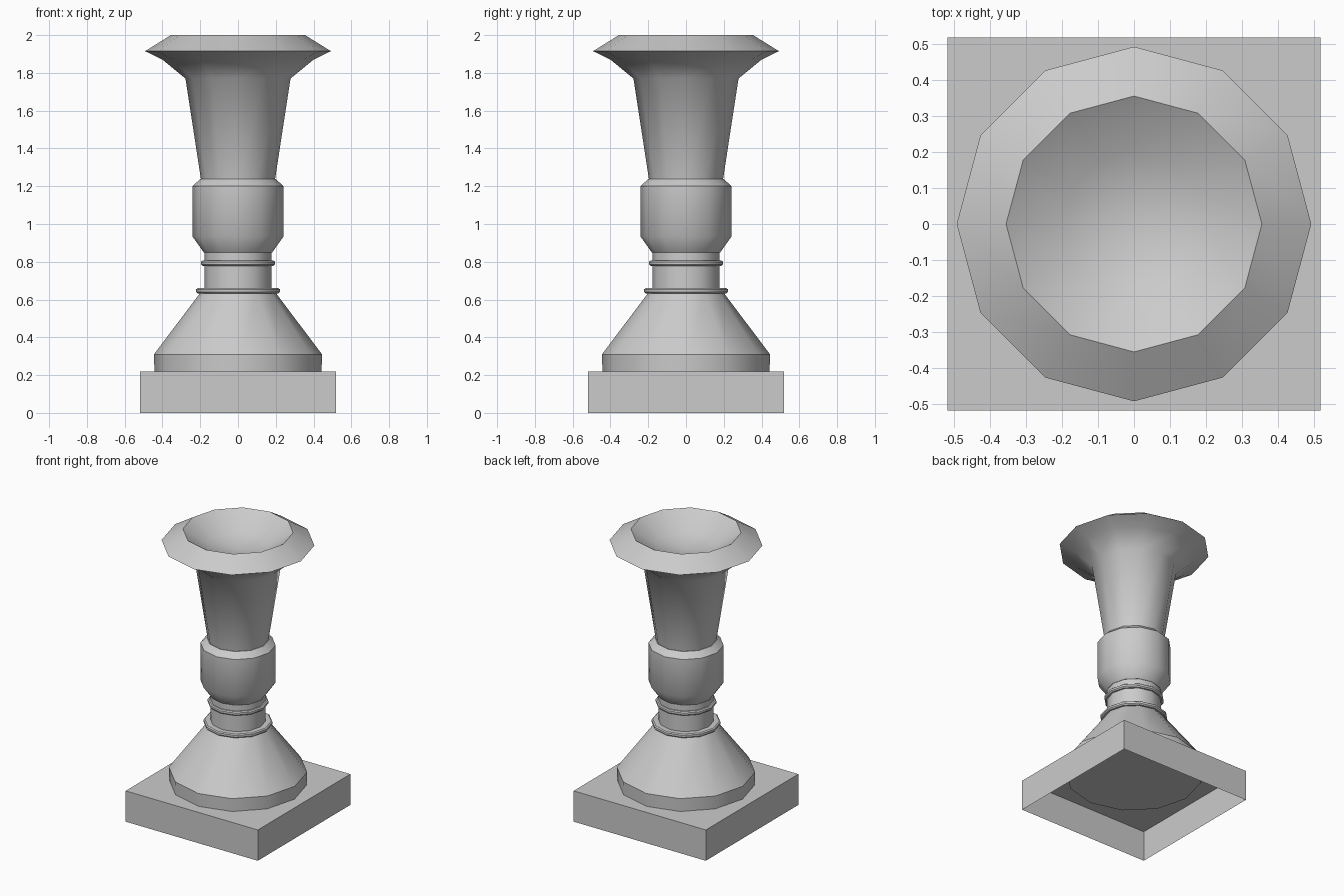
import bpy, bmesh, math

cube = bpy.data.objects.get("Cube")
if cube:
    bpy.data.objects.remove(cube, do_unlink=True)

SIDES = 12

stone = bpy.data.materials.new("grey_stone")
stone.use_nodes = True
GREY = (0.6, 0.6, 0.6, 1)
stone.diffuse_color = GREY
stone.node_tree.nodes["Principled BSDF"].inputs["Base Color"].default_value = GREY


def finish(name, bm, angle=None):
    bmesh.ops.recalc_face_normals(bm, faces=bm.faces)
    mesh = bpy.data.meshes.new(name)
    bm.to_mesh(mesh)
    bm.free()
    mesh.materials.append(stone)
    obj = bpy.data.objects.new(name, mesh)
    bpy.context.collection.objects.link(obj)
    if angle:
        bpy.ops.object.select_all(action="DESELECT")
        obj.select_set(True)
        bpy.context.view_layer.objects.active = obj
        bpy.ops.object.shade_smooth_by_angle(angle=math.radians(angle))
    return obj


def lathe(name, profile, angle=35):
    """Turn (radius, height) points around z; radius 0 closes an end."""
    bm = bmesh.new()
    rings = []
    for r, z in profile:
        count = SIDES if r else 1
        turns = [2 * math.pi * i / SIDES for i in range(count)]
        rings.append([bm.verts.new((r * math.cos(a), r * math.sin(a), z)) for a in turns])
    for low, high in zip(rings, rings[1:]):
        for i in range(SIDES):
            j = (i + 1) % SIDES
            corners = [low[i % len(low)], low[j % len(low)],
                       high[j % len(high)], high[i % len(high)]]
            bm.faces.new(list(dict.fromkeys(corners)))
    return finish(name, bm, angle)


# Square plinth, hollow from below
bm = bmesh.new()
bmesh.ops.create_cube(bm, size=1)
for v in bm.verts:
    v.co.x *= 1.035
    v.co.y *= 1.035
    v.co.z = (v.co.z + 0.5) * 0.218
bm.faces.ensure_lookup_table()
bmesh.ops.delete(bm, geom=[f for f in bm.faces if f.calc_center_median().z < 0.01],
                 context="FACES_ONLY")
finish("plinth", bm)

# Flared foot with an upright skirt
lathe("foot", [(0, 0.21), (0.442, 0.21), (0.445, 0.31), (0.2, 0.635)])

# Neck with its two collars
lathe("neck", [(0.178, 0.63), (0.178, 0.86)])
for name, r, z in (("lower_collar", 0.222, 0.646), ("upper_collar", 0.196, 0.792)):
    lathe(name, [(0.17, z - 0.014), (r - 0.008, z - 0.014), (r, z - 0.006),
                 (r, z + 0.008), (r - 0.008, z + 0.014), (0.17, z + 0.014)])

# Drum in the middle of the stem
lathe("drum", [(0.17, 0.848), (0.18, 0.848), (0.242, 0.935), (0.242, 1.2),
               (0.2, 1.237), (0.18, 1.237)])

# Trumpet-shaped holder with a sloping rim and a shallow bowl
lathe("trumpet", [(0.196, 1.235), (0.278, 1.77), (0.4, 1.87), (0.492, 1.915),
                  (0.355, 2.0), (0.2, 1.9), (0, 1.86)], angle=50)
